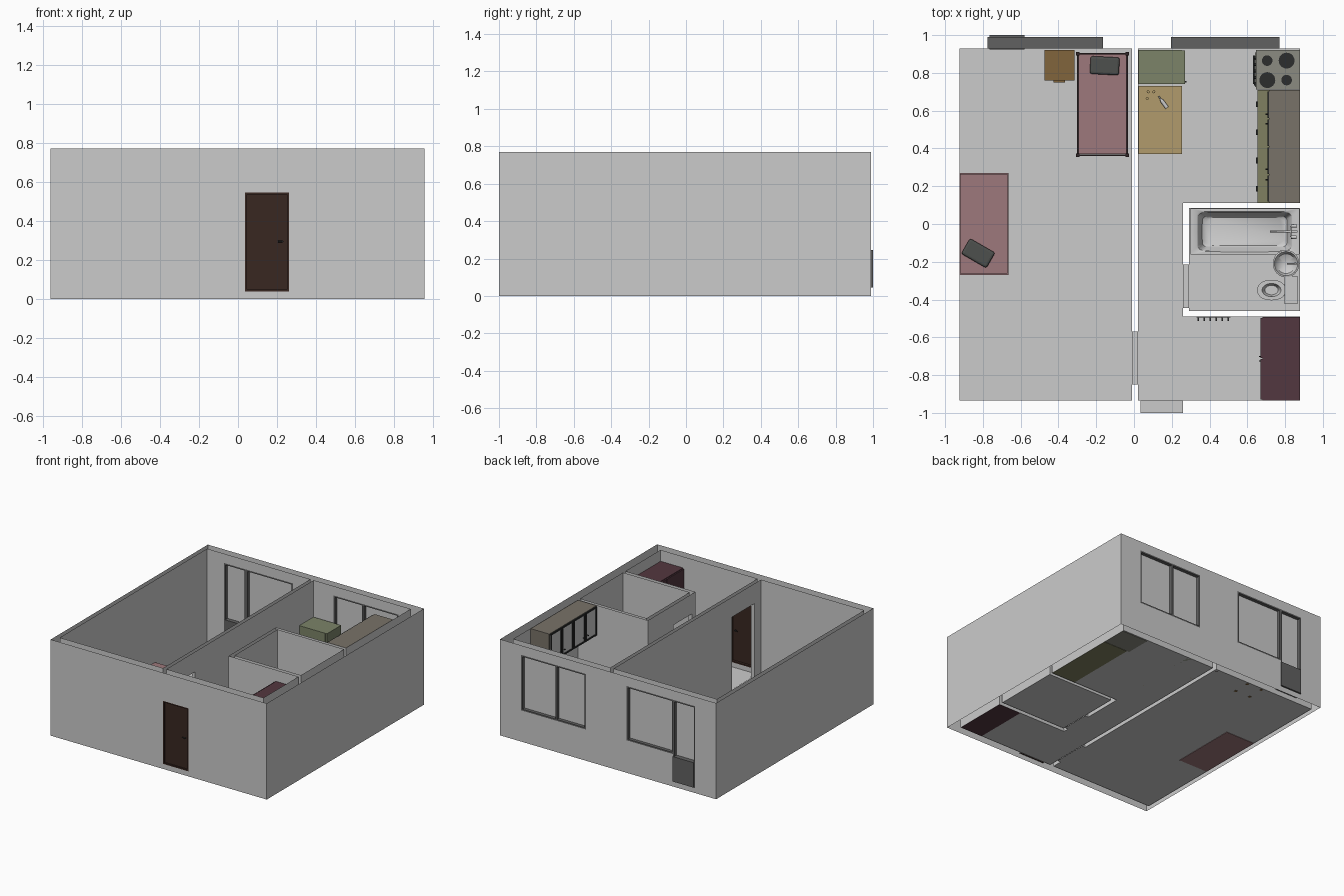
import bpy, bmesh, math
from mathutils import Vector, Matrix

if "Cube" in bpy.data.objects:
    bpy.data.objects.remove(bpy.data.objects["Cube"])

H = 0.77
COL = dict(bed=(.34, .19, .2), table=(.44, .33, .15), stand=(.22, .13, .046), fridge=(.2, .23, .14),
           wardrobe=(.086, .038, .05), worktop=(.19, .17, .14), olive=(.215, .215, .12),
           stove=(.26, .26, .22), black=(.025, .027, .027), door=(.04, .02, .015),
           frame=(.12, .12, .12), pillow=(.075, .08, .075), bedframe=(.03, .018, .02))
MATS = {}
for k, c in COL.items():
    MATS[k] = bpy.data.materials.new(k)
    MATS[k].diffuse_color = (*c, 1)


def finish(name, bm, mat=None, smooth=False):
    me = bpy.data.meshes.new(name)
    bm.to_mesh(me)
    bm.free()
    ob = bpy.data.objects.new(name, me)
    bpy.context.collection.objects.link(ob)
    if mat:
        me.materials.append(MATS[mat])
    if smooth:
        bpy.context.view_layer.objects.active = ob
        ob.select_set(True)
        bpy.ops.object.shade_smooth_by_angle(angle=math.radians(40))
        ob.select_set(False)
    return ob


def boxes(name, lst, mat=None):
    """Each box is x0, x1, y0, y1, z0, z1."""
    bm = bmesh.new()
    for x0, x1, y0, y1, z0, z1 in lst:
        m = Matrix.Translation(((x0+x1)/2, (y0+y1)/2, (z0+z1)/2)) @ Matrix.Diagonal((x1-x0, y1-y0, z1-z0, 1))
        bmesh.ops.create_cube(bm, size=1, matrix=m)
    return finish(name, bm, mat)


def rods(name, lst, mat=None, n=12):
    """Each rod is start, end, radius at start, radius at end."""
    bm = bmesh.new()
    for a, b, r1, r2 in lst:
        a, b = Vector(a), Vector(b)
        m = Matrix.Translation((a+b)/2) @ (b-a).to_track_quat('Z', 'Y').to_matrix().to_4x4()
        bmesh.ops.create_cone(bm, cap_ends=True, segments=n, radius1=r1, radius2=r2, depth=(b-a).length, matrix=m)
    return finish(name, bm, mat, True)


def loft(name, rings, n=32, mat=None):
    """Stacked superellipse rings: cx, cy, rx, ry, z, exponent."""
    bm = bmesh.new()
    loops = []
    for cx, cy, rx, ry, z, e in rings:
        f = lambda v: math.copysign(abs(v) ** (2 / e), v) if abs(v) > 1e-6 else 0
        loops.append([bm.verts.new((cx + rx*f(math.cos(i*math.tau/n)), cy + ry*f(math.sin(i*math.tau/n)), z))
                      for i in range(n)])
    for a, b in zip(loops, loops[1:]):
        for i in range(n):
            bm.faces.new((a[i], a[(i+1) % n], b[(i+1) % n], b[i]))
    bm.faces.new(loops[0][::-1])
    bm.faces.new(loops[-1])
    return finish(name, bm, mat, True)


# Walls: uncapped sheets with openings
wall = bmesh.new()


def quad(pts, flip=False):
    vs = [wall.verts.new(p) for p in pts]
    wall.faces.new(vs[::-1] if flip else vs)


def sheet(axis, c, u0, u1, facing, holes=()):
    us = sorted({u0, u1, *[h[0] for h in holes], *[h[1] for h in holes]})
    zs = sorted({0, H, *[h[2] for h in holes], *[h[3] for h in holes]})
    P = (lambda u, z: (c, u, z)) if axis == 'x' else (lambda u, z: (u, c, z))
    flip = (facing < 0) if axis == 'x' else (facing > 0)
    for a, b in zip(us, us[1:]):
        for p, q in zip(zs, zs[1:]):
            if not any(h[0] < (a+b)/2 < h[1] and h[2] < (p+q)/2 < h[3] for h in holes):
                quad([P(a, p), P(b, p), P(b, q), P(a, q)], flip)


def reveal(axis, c0, c1, h):
    P = (lambda c, u, z: (c, u, z)) if axis == 'x' else (lambda c, u, z: (u, c, z))
    k = [(h[0], h[2]), (h[1], h[2]), (h[1], h[3]), (h[0], h[3])]
    for (a, p), (b, q) in zip(k, k[1:] + k[:1]):
        quad([P(c0, a, p), P(c1, a, p), P(c1, b, q), P(c0, b, q)], axis == 'y')


FRONT = (.035, .26, .04, .545)
BALC_D, BALC_W, KIT = (-.775, -.58, .04, .695), (-.58, -.165, .26, .695), (.195, .77, .25, .695)
HALL, BATH = (-.85, -.57, .0, .61), (-.445, -.215, .0, .61)
L, R, F, B = -.96, .955, -1, .99
l, r, f, b = -.925, .88, -.935, .93
sheet('x', L, F, B, -1)
sheet('x', R, F, B, 1)
sheet('y', F, L, R, -1, [FRONT])
sheet('y', B, L, R, 1, [BALC_D, BALC_W, KIT])
sheet('x', l, f, b, 1)
sheet('y', f, l, -.01, 1)
sheet('y', b, l, -.01, -1, [BALC_D, BALC_W])
sheet('x', -.01, f, b, -1, [HALL])
sheet('x', .02, f, b, 1, [HALL])
sheet('y', f, .02, r, 1, [FRONT])
sheet('y', b, .02, r, -1, [KIT])
for y0, y1 in ((f, -.49), (-.46, .085), (.11, b)):
    sheet('x', r, y0, y1, -1)
sheet('x', .26, -.49, .11, -1, [BATH])
sheet('x', .29, -.46, .085, 1, [BATH])
for y, x, s in ((.11, .26, 1), (.085, .29, -1), (-.46, .29, 1), (-.49, .26, -1)):
    sheet('y', y, x, r, s)
reveal('x', -.01, .02, HALL)
reveal('x', .26, .29, BATH)
reveal('y', F, f, FRONT)
finish('walls', wall)

# Floors, one per room area
wall = bmesh.new()
for x0, x1, y0, y1 in ((l, -.01, f, b), (.02, .26, f, b), (.26, r, .11, b), (.26, r, f, -.49), (.29, r, -.46, .085)):
    quad([(x0, y0, .003), (x1, y0, .003), (x1, y1, .003), (x0, y1, .003)])
finish('floor', wall)


# Window and door frames
def surround(h, y0, y1, t=.012):
    x0, x1, z0, z1 = h
    return [(x0, x0+t, y0, y1, z0, z1), (x1-t, x1, y0, y1, z0, z1),
            (x0+t, x1-t, y0, y1, z0, z0+t), (x0+t, x1-t, y0, y1, z1-t, z1)]


for nm, h in (('balcony_door', BALC_D), ('balcony_window', BALC_W), ('kitchen_window', KIT)):
    parts = surround(h, b, B)
    if h is KIT:
        parts.append((.45, .465, b, B, h[2], h[3]))
    boxes(nm + '_frame', parts, 'frame')
    boxes(nm + '_glass', [(h[0]+.01, h[1]-.01, .957, .963, h[2]+.01, h[3]-.01)])
boxes('balcony_door_panel', [(-.765, -.58, .925, 1.0, .045, .245)], 'frame')
boxes('front_door_frame', surround(FRONT, F, f, .01), 'door')
boxes('front_door_leaf', [(.045, .25, -.988, -.955, .05, .535)], 'door')
rods('front_door_handle', [((.228, -.997, .295), (.228, -.94, .295), .005, .005),
                           ((.228, -.996, .295), (.205, -.996, .295), .004, .004),
                           ((.228, -.942, .295), (.205, -.942, .295), .004, .004)], 'black')

# Beds
boxes('divan_base', [(l+.001, -.665, -.27, .27, 0, .07)], 'bed')
boxes('divan_mattress', [(-.92, -.67, -.262, .265, .07, .115)], 'bed')
boxes('bed_mattress', [(-.293, -.04, .37, .9, .06, .12)], 'bed')
posts = [(x-.009, x+.009, y-.009, y+.009, .003, z) for x in (-.298, -.036) for y, z in ((.365, .16), (.902, .2))]
rails = [(-.298, -.036, y-.004, y+.004, a, a+.015) for y, t in ((.365, .145), (.902, .185)) for a in (.06, .11, t)]
sides = [(x-.005, x+.005, .365, .902, .05, .075) for x in (-.298, -.036)]
boxes('bed_frame', posts + rails + sides, 'bedframe')
for nm, c, ang in (('divan_pillow', (-.825, -.155, .13), -30), ('bed_pillow', (-.155, .838, .135), -3)):
    p = boxes(nm, [(-.077, .077, -.047, .047, -.015, .015)], 'pillow')
    p.location, p.rotation_euler[2] = c, math.radians(ang)
    m = p.modifiers.new('soft', 'BEVEL')
    m.width, m.segments = .012, 3

# Nightstand
boxes('nightstand', [(-.475, -.315, .76, .92, .04, .14), (-.425, -.365, .75, .76, .095, .102)]
      + [(x, x+.018, y, y+.018, 0, .04) for x in (-.47, -.338) for y in (.766, .897)], 'stand')

# Dining table, cups and bottle
boxes('table', [(.025, .255, .37, .73, .18, .193)]
      + [(x, x+.016, y, y+.016, .003, .18) for x in (.035, .229) for y in (.38, .704)], 'table')
rods('cups', [((x, y, .193), (x, y, .212), .006, .008) for x, y in ((.075, .7), (.105, .7), (.07, .665))], 'table')
rods('bottle', [((.175, .615, .203), (.148, .652, .203), .01, .01), ((.148, .652, .203), (.141, .662, .203), .01, .004),
                ((.141, .662, .203), (.13, .677, .203), .004, .004)])

# Fridge
boxes('fridge', [(.025, .255, .74, .92, .003, .48), (.255, .27, .742, .918, .02, .3), (.255, .27, .742, .918, .31, .48)], 'fridge')
boxes('fridge_handles', [(.27, .277, .75, .756, z, z+.08) for z in (.2, .33)], 'black')

# Lower kitchen units and worktop
boxes('lower_cabinet', [(.665, r-.001, .112, .71, 0, .2)]
      + [(.657, .665, .116+.149*i, .258+.149*i, .02, .19) for i in range(4)], 'olive')
boxes('worktop', [(.655, r-.001, .112, .71, .2, .215)], 'olive')
boxes('lower_cabinet_handles', [(.645, .657, y-.015, y+.015, .165, .17) for y in (.187, .336, .485, .634)], 'black')

# Upper kitchen units with glazed doors
boxes('upper_cabinet', [(.715, r-.001, .112, .71, .53, .768)], 'worktop')
doors = [(.118+.148*i, .258+.148*i) for i in range(4)]
boxes('upper_cabinet_glass', [(.711, .715, y0, y1, .545, .755) for y0, y1 in doors])
boxes('upper_cabinet_door_frames', [q for y0, y1 in doors for q in
      ((.706, .715, y0, y0+.012, .535, .765), (.706, .715, y1-.012, y1, .535, .765),
       (.706, .715, y0, y1, .535, .547), (.706, .715, y0, y1, .753, .765))], 'black')
rods('upper_cabinet_knobs', [((.697, y, .58), (.707, y, .58), .004, .004) for y in (.235, .29, .53, .58)], 'black')

# Stove
boxes('stove', [(.645, r-.001, .713, .92, 0, .215), (.64, .645, .725, .908, .04, .16)], 'stove')
rods('stove_burners', [((x, y, .215), (x, y, .22), s, s) for x, y, s in
     ((.705, .865, .028), (.808, .865, .042), (.706, .762, .042), (.808, .762, .028))], 'black', 24)
rods('stove_knobs', [((.636, .74+.035*i, .19), (.646, .74+.035*i, .19), .008, .008) for i in range(5)], 'black')
boxes('oven_handle', [(.63, .64, .74, .893, .145, .152)], 'black')

# Wardrobe
boxes('wardrobe', [(.68, r-.001, f+.001, -.492, 0, .68), (.67, .68, -.93, -.716, .02, .675), (.67, .68, -.71, -.497, .02, .675)], 'wardrobe')
boxes('wardrobe_handles', [(.663, .67, y, y+.006, .3, .36) for y in (-.728, -.704)], 'black')

# Coat rack on the bathroom wall
boxes('coat_rack', [(.33, .51, -.496, -.49, .42, .44)], 'frame')
rods('coat_hooks', [((.34+.032*i, -.494, .43), (.34+.032*i, -.512, .438), .004, .004) for i in range(6)], 'frame', 8)

# Bathtub
X, Y = .586, -.04
loft('bathtub', [(X, Y, .29, .122, .003, 60), (X, Y, .29, .122, .14, 60), (X, Y, .253, .107, .14, 14),
                 (X, Y, .247, .102, .135, 12), (X, Y, .225, .085, .04, 9), (X, Y, .21, .075, .03, 8)], 48)
rods('bath_tap', [((.86, -.04, .14), (.86, -.04, .2), .007, .007), ((.86, -.04, .195), (.72, -.04, .185), .006, .005),
                  ((.83, -.07, .2), (.83, -.01, .2), .005, .005), ((.83, -.07, .2), (.86, -.07, .2), .008, .01),
                  ((.83, -.01, .2), (.86, -.01, .2), .008, .01)])

# Washbasin on pedestal
X, Y = .805, -.21
loft('washbasin', [(.82, Y, .02, .025, .003, 2), (.82, Y, .017, .02, .14, 2), (X, Y, .045, .048, .17, 2),
                   (X, Y, .07, .072, .21, 2), (X, Y, .062, .064, .212, 2), (X, Y, .05, .052, .185, 2),
                   (X, Y, .02, .02, .17, 2)])
rods('washbasin_tap', [((.858, Y, .205), (.858, Y, .245), .005, .005), ((.858, Y, .24), (.81, Y, .235), .005, .004)])

# Toilet
X, Y = .728, -.35
loft('toilet_bowl', [(.75, Y, .06, .035, .003, 2.5), (.75, Y, .05, .03, .04, 2.5), (X, Y, .074, .052, .1, 2.2),
                     (X, Y, .076, .054, .112, 2.2), (X, Y, .05, .035, .112, 2), (X, Y, .035, .025, .075, 2)])
boxes('toilet_tank', [(.8, .862, -.42, -.28, .1, .2), (.797, .865, -.424, -.276, .2, .21), (.78, .84, -.38, -.32, .003, .1)])
rods('flush_button', [((.83, Y, .21), (.83, Y, .216), .01, .01)])

for m in bpy.data.materials:
    if m.users and not m.is_grease_pencil:
        m.use_nodes = True
        m.node_tree.nodes["Principled BSDF"].inputs["Base Color"].default_value = m.diffuse_color
